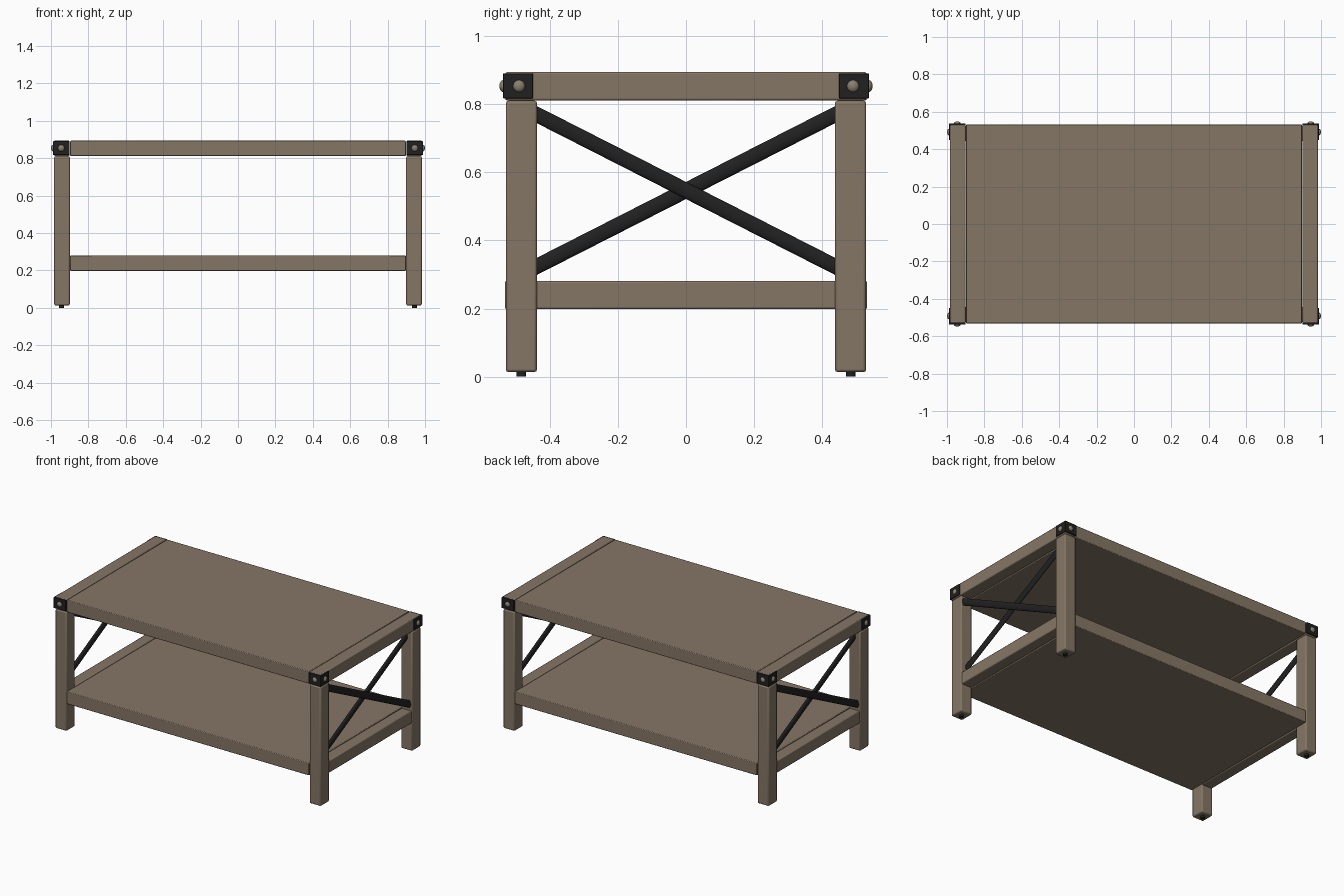
import bpy, math
from mathutils import Vector, Matrix

if "Cube" in bpy.data.objects:
    bpy.data.objects.remove(bpy.data.objects["Cube"])


def material(name, rgb):
    m = bpy.data.materials.new(name)
    m.diffuse_color = (*rgb, 1.0)
    m.use_nodes = True
    m.node_tree.nodes["Principled BSDF"].inputs["Base Color"].default_value = m.diffuse_color
    return m


WOOD = material("weathered wood", (0.235, 0.183, 0.130))
BLACK = material("black metal", (0.015, 0.015, 0.015))
BOLT = material("bolt metal", (0.25, 0.215, 0.16))


def finish(ob, name, mat, bevel=0.0):
    ob.name = name
    ob.data.materials.append(mat)
    if bevel:
        b = ob.modifiers.new("rounded edges", 'BEVEL')
        b.width = bevel
        b.segments = 2
    bpy.ops.object.shade_smooth_by_angle(angle=math.radians(35))
    return ob


def box(name, x, y, z, mat, bevel=0.0):
    """Box from (min, max) pairs."""
    bpy.ops.mesh.primitive_cube_add(size=1)
    ob = bpy.context.object
    size = [abs(a[1] - a[0]) for a in (x, y, z)]
    mid = [(a[0] + a[1]) / 2 for a in (x, y, z)]
    ob.data.transform(Matrix.Translation(mid) @ Matrix.Diagonal((*size, 1)))
    return finish(ob, name, mat, bevel)


def bar(name, p, q, width, thick):
    """Flattened round bar lying in a plane of constant x."""
    p, q = Vector(p), Vector(q)
    d = q - p
    bpy.ops.mesh.primitive_cylinder_add(vertices=24, radius=0.5, depth=1)
    ob = bpy.context.object
    tilt = Matrix.Rotation(math.atan2(-d.y, d.z), 4, 'X')
    ob.data.transform(Matrix.Translation((p + q) / 2) @ tilt
                      @ Matrix.Diagonal((thick, width, d.length, 1)))
    return finish(ob, name, BLACK)


def bolt(name, pos, scale):
    bpy.ops.mesh.primitive_uv_sphere_add(segments=20, ring_count=10, radius=1)
    ob = bpy.context.object
    ob.data.transform(Matrix.Translation(pos) @ Matrix.Diagonal((*scale, 1)))
    return finish(ob, name, BOLT)


# table top and lower shelf
box("top_board", (-0.897, 0.897), (-0.531, 0.531), (0.812, 0.894), WOOD, 0.004)
box("lower_shelf", (-0.897, 0.897), (-0.532, 0.532), (0.198, 0.281), WOOD, 0.004)

for sx, side in ((1, "right"), (-1, "left")):
    # end rails
    box(side + "_top_rail", (sx * 0.901, sx * 0.983), (-0.53, 0.53),
        (0.812, 0.896), WOOD, 0.006)
    box(side + "_lower_rail", (sx * 0.901, sx * 0.977), (-0.45, 0.45),
        (0.198, 0.281), WOOD, 0.006)
    # crossed braces, the outer one falling away from the near corner
    bar(side + "_outer_brace", (sx * 0.962, -sx * 0.46, 0.781),
        (sx * 0.962, sx * 0.46, 0.313), 0.045, 0.022)
    bar(side + "_inner_brace", (sx * 0.938, -sx * 0.46, 0.313),
        (sx * 0.938, sx * 0.46, 0.781), 0.045, 0.022)

    for sy, end in ((-1, "front"), (1, "back")):
        tag = end + "_" + side
        # leg and foot pad
        box(tag + "_leg", (sx * 0.899, sx * 0.983), (sy * 0.438, sy * 0.53),
            (0.013, 0.811), WOOD, 0.008)
        bpy.ops.mesh.primitive_cylinder_add(vertices=20, radius=0.014, depth=0.02,
                                            location=(sx * 0.943, sy * 0.484, 0.01))
        finish(bpy.context.object, tag + "_foot", BLACK)
        # corner bracket plates
        box(tag + "_bracket_end", (sx * 0.975, sx * 0.989), (sy * 0.45, sy * 0.538),
            (0.818, 0.891), BLACK, 0.002)
        box(tag + "_bracket_face", (sx * 0.901, sx * 0.989), (sy * 0.522, sy * 0.538),
            (0.818, 0.891), BLACK, 0.002)
        # domed bolts
        bolt(tag + "_bolt_end", (sx * 0.987, sy * 0.491, 0.854), (0.013, 0.018, 0.018))
        bolt(tag + "_bolt_face", (sx * 0.945, sy * 0.536, 0.854), (0.018, 0.013, 0.018))
